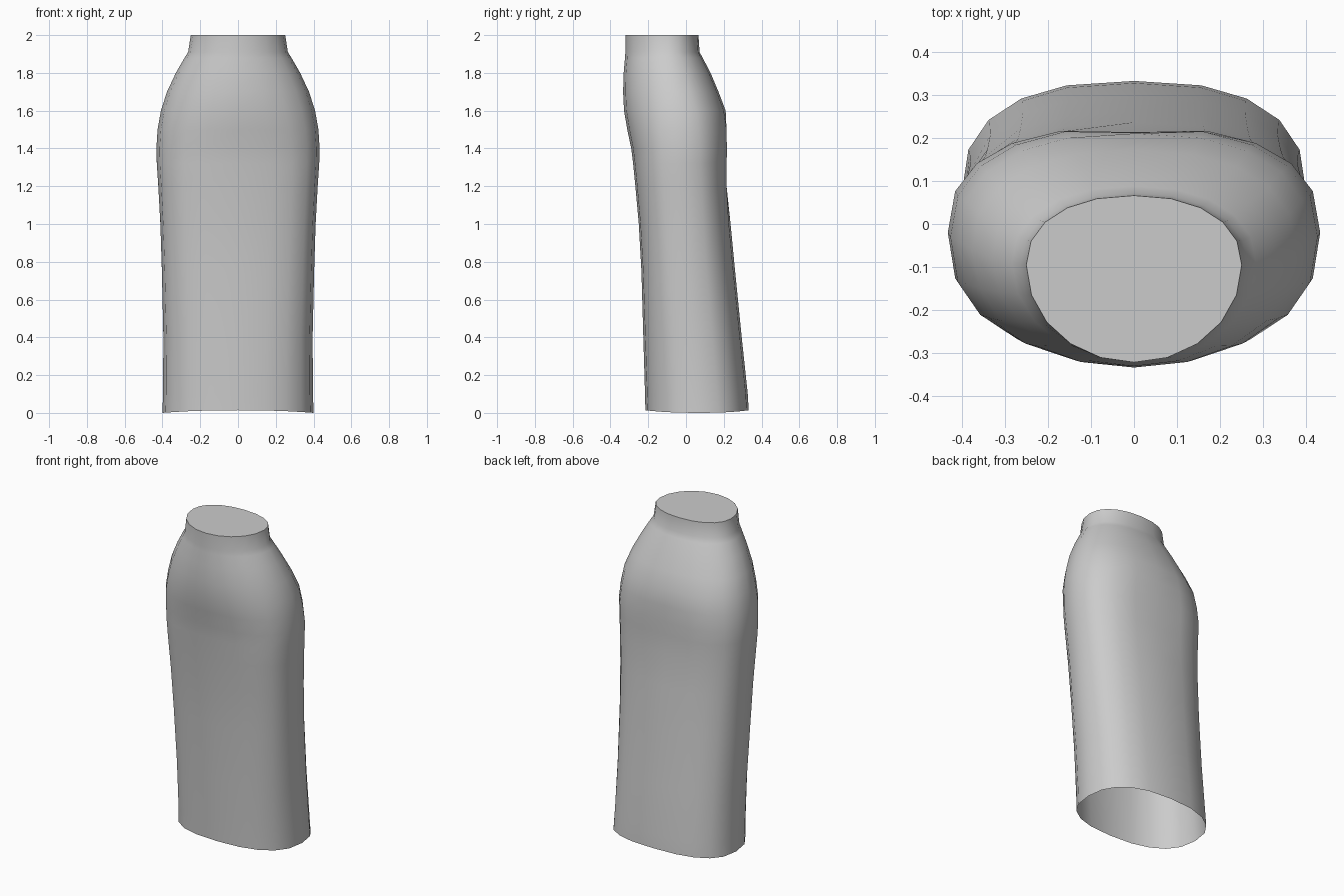
import bpy, bmesh, math

SIDES = 20

# Rings: height, half width, front y, back y, y of widest point, front and back roundness
RINGS = [
    (0.00, 0.400, -0.215, 0.332, 0.07, 2.4, 2.5),
    (0.10, 0.397, -0.217, 0.327, 0.06, 2.4, 2.5),
    (0.40, 0.395, -0.226, 0.295, 0.04, 2.5, 2.5),
    (0.75, 0.403, -0.236, 0.260, 0.01, 2.6, 2.5),
    (1.00, 0.411, -0.250, 0.236, 0.00, 2.7, 2.5),
    (1.20, 0.422, -0.268, 0.224, -0.01, 2.7, 2.5),
    (1.32, 0.430, -0.280, 0.225, -0.02, 2.6, 2.5),
    (1.40, 0.432, -0.290, 0.226, -0.02, 2.5, 2.5),
    (1.50, 0.426, -0.311, 0.225, -0.03, 2.4, 2.4),
    (1.60, 0.408, -0.328, 0.210, -0.04, 2.2, 2.4),
    (1.70, 0.376, -0.333, 0.172, -0.06, 2.1, 2.3),
    (1.80, 0.329, -0.330, 0.130, -0.08, 2.0, 2.2),
    (1.88, 0.283, -0.323, 0.088, -0.09, 2.0, 2.2),
    (1.91, 0.264, -0.321, 0.072, -0.095, 2.0, 2.2),
    (2.00, 0.250, -0.321, 0.066, -0.095, 2.0, 2.2),
]


def ring_point(ring, i):
    """Point on a rounded section with separate front and back depths."""
    z, w, front, back, mid, n_front, n_back = ring
    a = 2 * math.pi * i / SIDES
    c, s = math.cos(a), math.sin(a)
    n = n_back if s > 0 else n_front
    depth = back - mid if s > 0 else mid - front
    x = w * math.copysign(abs(c) ** (2 / n), c) if abs(c) > 1e-6 else 0
    y = mid + depth * math.copysign(abs(s) ** (2 / n), s) if abs(s) > 1e-6 else mid
    # Shallow hollow down the centre of the seat
    if s > 0.99 and 1.15 < z < 1.55:
        y -= 0.013
    # Hem rises slightly at the front and back
    if z == 0:
        z = 0.014 * s * s
    return x, y, z


cloth = bpy.data.materials.new("grey cloth")
cloth.diffuse_color = (0.6, 0.6, 0.6, 1)

# Skirt shell, open at the hem and closed at the waist
bm = bmesh.new()
loops = [[bm.verts.new(ring_point(r, i)) for i in range(SIDES)] for r in RINGS]
for low, high in zip(loops, loops[1:]):
    for i in range(SIDES):
        j = (i + 1) % SIDES
        bm.faces.new((low[i], low[j], high[j], high[i]))
bm.faces.new(loops[-1])

mesh = bpy.data.meshes.new("skirt")
bm.to_mesh(mesh)
bm.free()
mesh.materials.append(cloth)
skirt = bpy.data.objects.new("skirt", mesh)
bpy.context.collection.objects.link(skirt)

bpy.context.view_layer.objects.active = skirt
skirt.select_set(True)
bpy.ops.object.shade_smooth_by_angle(angle=math.radians(50))
